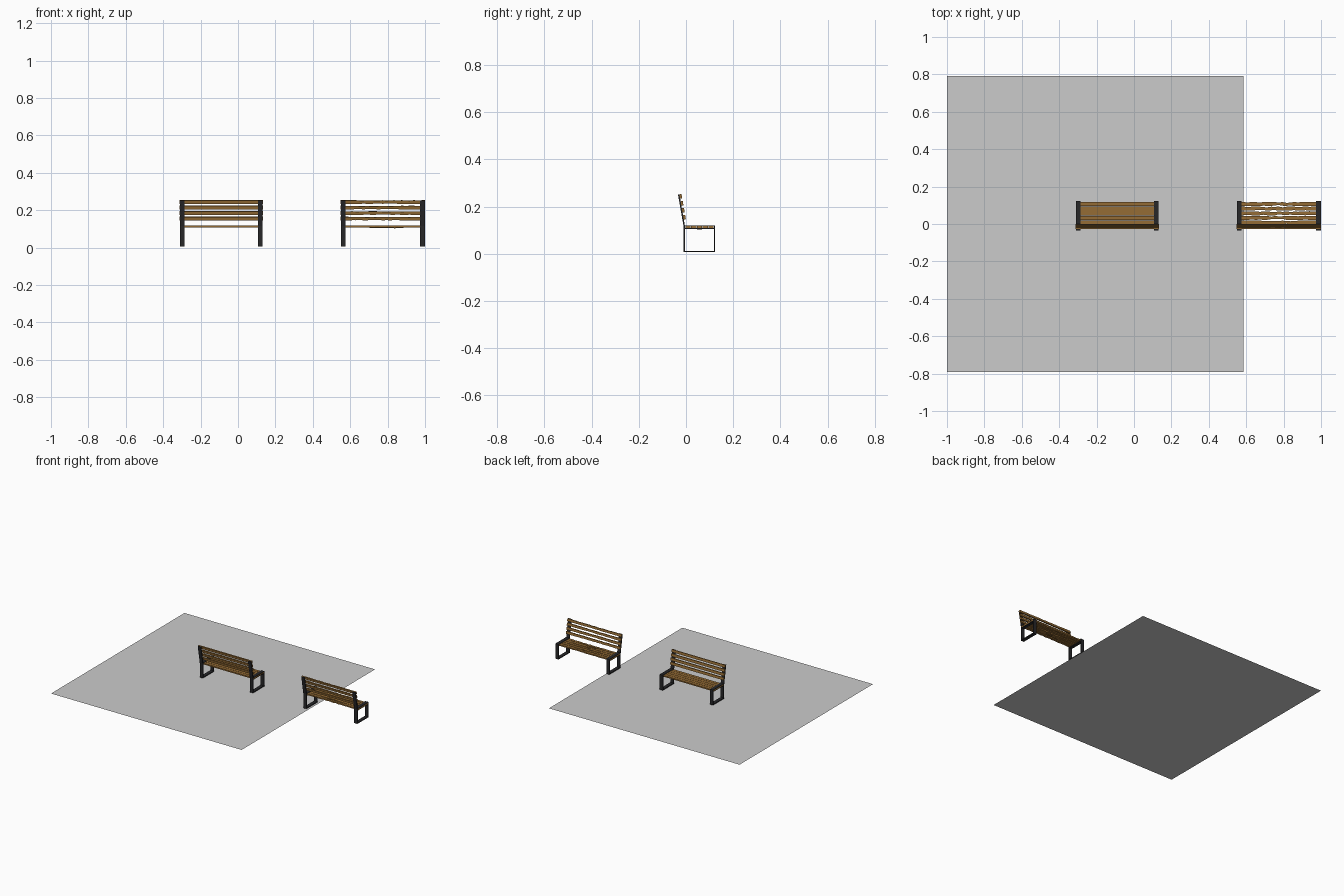
import bpy, bmesh, math, random
from mathutils import Vector

if "Cube" in bpy.data.objects:
    bpy.data.objects.remove(bpy.data.objects["Cube"])

random.seed(4)

def material(name, col):
    m = bpy.data.materials.new(name)
    m.diffuse_color = (*col, 1)
    m.use_nodes = True
    m.node_tree.nodes["Principled BSDF"].inputs["Base Color"].default_value = m.diffuse_color
    return m

WOOD = material("wood", (0.30, 0.15, 0.035))
METAL = material("dark_metal", (0.02, 0.02, 0.022))

def finish(bm, name, mat=None):
    bmesh.ops.recalc_face_normals(bm, faces=bm.faces)
    me = bpy.data.meshes.new(name)
    bm.to_mesh(me)
    bm.free()
    ob = bpy.data.objects.new(name, me)
    bpy.context.collection.objects.link(ob)
    if mat:
        me.materials.append(mat)
    return ob

def bar(bm, x0, x1, a, b, t):
    """Flat bar, width x0..x1, running from a to b in the YZ plane, thickness t."""
    a, b = Vector(a), Vector(b)
    d = (b - a).normalized()
    n = Vector((-d.y, d.x)) * t / 2
    prof = [a - n, b - n, b + n, a + n]
    rings = [[bm.verts.new((x, p.x, p.y)) for p in prof] for x in (x0, x1)]
    bm.faces.new(rings[0])
    bm.faces.new(rings[1])
    for i in range(4):
        j = (i + 1) % 4
        bm.faces.new((rings[0][i], rings[0][j], rings[1][j], rings[1][i]))

def worn_slat(bm, x0, x1, a, b, t, wear, sag):
    """Slat with chipped long edges."""
    a, b = Vector(a), Vector(b)
    d = (b - a).normalized()
    n = Vector((-d.y, d.x)) * t / 2
    rings = []
    N = 22
    for k in range(N + 1):
        u = k / N
        f = math.sin(math.pi * u)
        p = a + d * wear * f * random.random() ** 2
        q = b - d * wear * f * random.random() ** 2
        drop = Vector((0, -sag * (0.3 + 0.7 * random.random()) if 0.3 < u < 0.75 else 0))
        rings.append([bm.verts.new((x0 + (x1 - x0) * u, v.x, v.y))
                      for v in (p - n + drop, q - n + drop, q + n, p + n)])
    bm.faces.new(rings[0])
    bm.faces.new(rings[-1])
    for r, s in zip(rings, rings[1:]):
        for i in range(4):
            j = (i + 1) % 4
            bm.faces.new((r[i], r[j], s[j], s[i]))

def bench(prefix, x0, x1, worn):
    w = 0.026
    low, high = Vector((-0.007, 0.115)), Vector((-0.031, 0.252))
    # side frames: closed leg loop, strip under the slats, leaning back post
    for side, xa in (("left", x0), ("right", x1 - w)):
        bm = bmesh.new()
        for a, b, t in (((-0.010, 0.010), (0.124, 0.010), 0.006),
                        ((-0.007, 0.010), (-0.007, 0.120), 0.006),
                        ((0.121, 0.010), (0.121, 0.120), 0.006),
                        ((-0.010, 0.1195), (0.124, 0.1195), 0.003),
                        ((-0.010, 0.107), (0.124, 0.107), 0.003),
                        (low, high, 0.006)):
            bar(bm, xa, xa + w, a, b, t)
        finish(bm, prefix + "_frame_" + side, METAL)
    # seat slats
    bm = bmesh.new()
    for i in range(5):
        y = -0.003 + i * 0.0246
        a, b = (y, 0.1132), (y + 0.0222, 0.1132)
        if worn:
            worn_slat(bm, x0, x1, a, b, 0.0096, 0.006, 0.005 if i == 2 else 0.0)
        else:
            bar(bm, x0, x1, a, b, 0.0096)
    finish(bm, prefix + "_seat_slats", WOOD)
    # backrest slats in front of the post
    bm = bmesh.new()
    d = (high - low).normalized()
    n = Vector((d.y, -d.x)) * 0.0075
    for z in (0.145, 0.1745, 0.204, 0.2335):
        a = low + d * ((z - low.y) / d.y) + n
        b = a + d * 0.0185
        if worn:
            worn_slat(bm, x0 - 0.001, x1 + 0.001, a, b, 0.009, 0.003, 0.0)
        else:
            bar(bm, x0 - 0.001, x1 + 0.001, a, b, 0.009)
    finish(bm, prefix + "_back_slats", WOOD)

bench("bench", -0.311, 0.132, False)
bench("worn_bench", 0.550, 0.999, True)

# thin paving sheet
bm = bmesh.new()
bm.faces.new([bm.verts.new(p) for p in
              ((-1, -0.7925, 0), (0.585, -0.7925, 0), (0.585, 0.7925, 0), (-1, 0.7925, 0))])
finish(bm, "paving_sheet")
